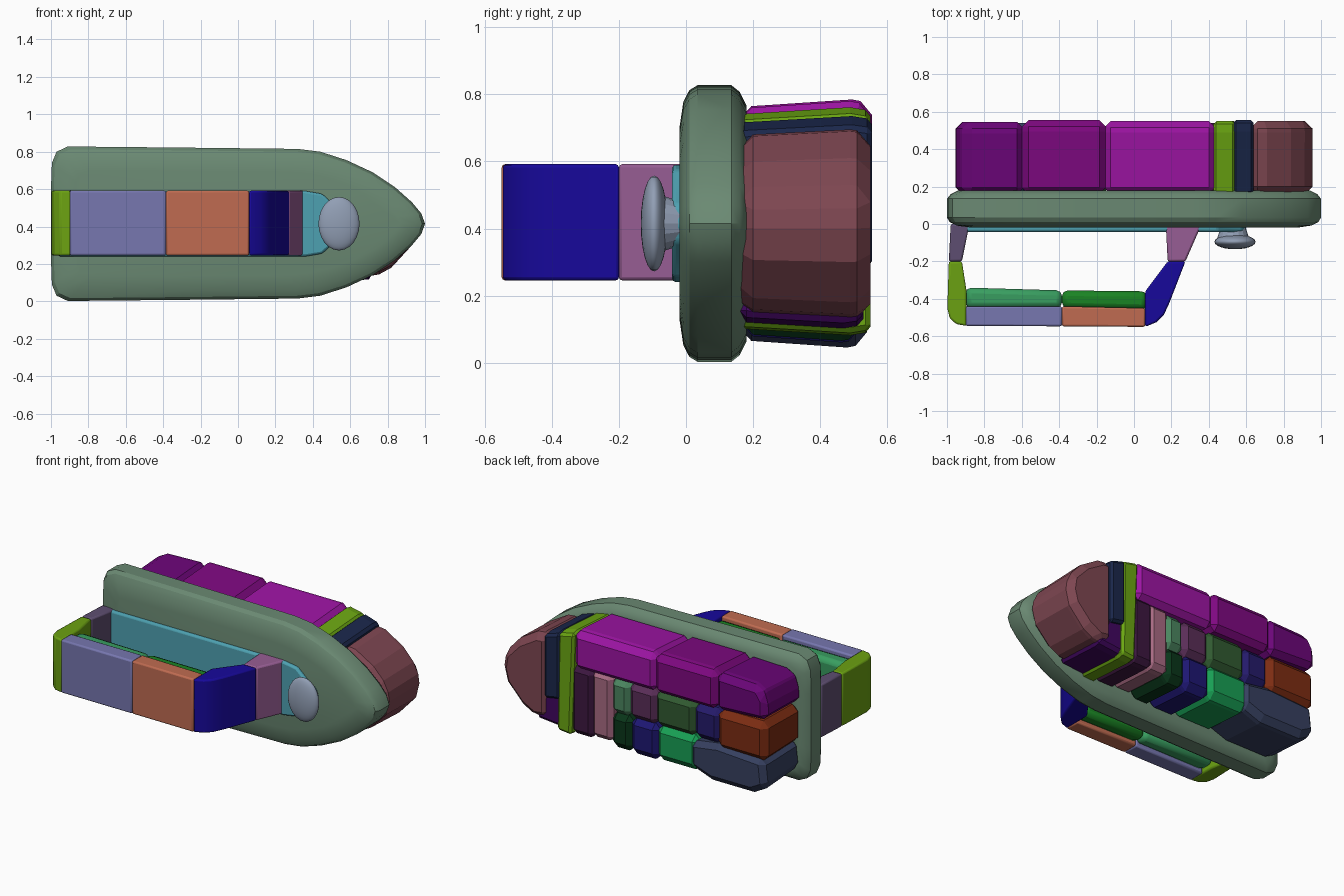
import bpy, bmesh

MID = 0.415  # height of the model's centre line

cube = bpy.data.objects.get("Cube")
if cube:
    bpy.data.objects.remove(cube, do_unlink=True)


def paint(obj, hexcode):
    rgb = [(int(hexcode[i:i + 2], 16) / 255) ** 2.2 for i in (0, 2, 4)]
    mat = bpy.data.materials.new(obj.name + "_colour")
    mat.use_nodes = True
    mat.diffuse_color = (*rgb, 1)
    mat.node_tree.nodes["Principled BSDF"].inputs["Base Color"].default_value = (*rgb, 1)
    obj.data.materials.append(mat)


def loft(name, rings, hexcode, bevel=0.0, segments=2, smooth=30):
    """Skin a stack of equal-length point rings and cap both ends."""
    bm = bmesh.new()
    loops = [[bm.verts.new(p) for p in ring] for ring in rings]
    n = len(loops[0])
    for a, b in zip(loops, loops[1:]):
        for i in range(n):
            j = (i + 1) % n
            bm.faces.new((a[i], a[j], b[j], b[i]))
    bm.faces.new(loops[0])
    bm.faces.new(loops[-1])
    bmesh.ops.recalc_face_normals(bm, faces=bm.faces)
    mesh = bpy.data.meshes.new(name)
    bm.to_mesh(mesh)
    bm.free()
    obj = bpy.data.objects.new(name, mesh)
    bpy.context.collection.objects.link(obj)
    paint(obj, hexcode)
    if bevel:
        mod = obj.modifiers.new("soft_edges", "BEVEL")
        mod.width, mod.segments = bevel, segments
        mod.limit_method = "ANGLE"
    if smooth:
        bpy.ops.object.select_all(action="DESELECT")
        obj.select_set(True)
        bpy.context.view_layer.objects.active = obj
        bpy.ops.object.shade_smooth_by_angle(angle=smooth * 3.1416 / 180)
    return obj


def plate_rings(outline, sections):
    """Rings of an x-z outline, drawn in by an inset at each depth."""
    half = max(z for x, z in outline) - MID
    return [[(x * (1 - inset), y, MID + (z - MID) * (1 - inset / half))
             for x, z in outline] for y, inset in sections]


def mirrored(upper):
    """Close a half outline by reflecting it about the centre line."""
    return upper + [(x, 2 * MID - z) for x, z in reversed(upper) if z != MID]


# Base plate: square tail, rounded nose, crowned front
base = mirrored([(-1, 0.6), (-0.995, 0.74), (-0.97, 0.8), (-0.91, 0.828), (-0.3, 0.822),
                 (0.32, 0.815), (0.44, 0.8), (0.58, 0.755), (0.72, 0.69), (0.84, 0.61),
                 (0.93, 0.53), (0.98, 0.47), (1, MID)])
loft("base_plate", plate_rings(base, [(-0.02, 0.13), (-0.008, 0.05), (0.01, 0.015), (0.035, 0),
                                      (0.135, 0), (0.16, 0.02), (0.18, 0.06)]), "6A8872")

# Shallow panel behind the handle
panel = mirrored([(-0.96, 0.59), (0.36, 0.59), (0.45, 0.575), (0.51, 0.52), (0.58, 0.47), (0.6, MID)])
loft("front_panel", [[(x, y, z) for x, z in panel] for y in (-0.042, 0.02)], "4FA0B0", 0.012)


# Handle: pieces drawn from above and raised to a common height
def handle_part(name, outline, hexcode, low=0.245, high=0.592, bevel=0.01):
    loft(name, [[(x, y, z) for x, y in outline] for z in (low, high)], hexcode, bevel)


handle_part("tail_post", [(-0.98, 0), (-0.88, 0), (-0.92, -0.2), (-0.99, -0.2)], "5E4F70")
handle_part("tail_corner", [(-0.99, -0.2), (-0.92, -0.2), (-0.895, -0.36), (-0.895, -0.545),
                            (-0.95, -0.535), (-0.985, -0.505), (-0.998, -0.45)], "6BA019")
handle_part("grip_tail", [(-0.9, -0.44), (-0.385, -0.44), (-0.385, -0.547), (-0.9, -0.545)], "7676AE")
handle_part("grip_nose", [(-0.385, -0.44), (0.06, -0.45), (0.06, -0.55), (-0.385, -0.547)], "BE6B52")
handle_part("grip_lining_tail", [(-0.9, -0.34), (-0.385, -0.355), (-0.385, -0.45), (-0.9, -0.45)],
            "3B9C60", 0.265, 0.572, 0.03)
handle_part("grip_lining_nose", [(-0.385, -0.355), (0.07, -0.36), (0.07, -0.46), (-0.385, -0.45)],
            "208228", 0.265, 0.572, 0.03)
handle_part("nose_corner", [(0.06, -0.36), (0.18, -0.2), (0.275, -0.2), (0.19, -0.42),
                            (0.16, -0.485), (0.12, -0.525), (0.06, -0.55)], "1D119A")
handle_part("nose_post", [(0.18, -0.2), (0.17, 0), (0.36, 0), (0.345, -0.04), (0.275, -0.2)], "965E93")

# Oval button and its stem
bpy.ops.mesh.primitive_uv_sphere_add(segments=24, ring_count=12, location=(0.54, -0.095, MID))
button = bpy.context.object
button.name = "button"
button.scale = (0.11, 0.04, 0.143)
bpy.ops.object.shade_smooth()
paint(button, "909DB3")
bpy.ops.mesh.primitive_cone_add(vertices=16, radius1=0.09, radius2=0.06, depth=0.09,
                                location=(0.53, -0.045, MID), rotation=(-1.5708, 0, 0))
stem = bpy.context.object
stem.name = "button_stem"
paint(stem, "909DB3")


# Rear blocks: x-z outlines that swell a little towards the back
def rear_part(name, outline, hexcode, back=0.545, bevel=0.03, swell=0.06):
    rings = []
    for y, grow in ((0.16, 1 - swell), (back - 0.06, 1), (back, 1 - swell * 0.5)):
        rings.append([(x, y, MID + (z - MID) * grow) for x, z in outline])
    loft(name, rings, hexcode, bevel, 1, 0)


def rear_box(name, x0, x1, z0, z1, hexcode, back=0.545, bevel=0.03):
    rear_part(name, [(x0, z0), (x1, z0), (x1, z1), (x0, z1)], hexcode, back, bevel)


# Nose block and the two bands wrapped around the body behind it
rear_part("nose_block", [(0.62, 0.14), (0.62, 0.7), (0.71, 0.69), (0.84, 0.61), (0.94, 0.5),
                         (0.955, 0.4), (0.93, 0.3), (0.82, 0.18), (0.72, 0.125)], "7D4852", 0.55, 0.04)
rear_part("dark_band", [(0.53, 0.3), (0.64, 0.28), (0.64, 0.705), (0.53, 0.74)], "202B4C", 0.555, 0.015)
rear_part("dark_band_foot", [(0.52, 0.1), (0.72, 0.12), (0.64, 0.32), (0.53, 0.34)], "430F60", 0.53, 0.02)
rear_part("bright_band", [(0.45, 0.08), (0.55, 0.09), (0.54, 0.74), (0.425, 0.765)], "6BA519", 0.55, 0.015)

# Top row, tail to nose
rear_part("top_block_tail", [(-0.955, 0.55), (-0.59, 0.53), (-0.59, 0.775), (-0.9, 0.765), (-0.95, 0.69)],
          "6B0E78", 0.545, 0.035)
rear_box("top_block_middle", -0.6, -0.15, 0.53, 0.785, "7E1180", 0.555, 0.035)
rear_box("top_block_nose", -0.16, 0.435, 0.53, 0.78, "9C1BA2", 0.55, 0.035)

# Middle row, tail to nose
middle = [("tail", -0.95, -0.59, 0.27, 0.53, "7C3019"), ("second", -0.61, -0.41, 0.29, 0.52, "29206A"),
          ("third", -0.43, -0.13, 0.29, 0.53, "345A34"), ("fourth", -0.15, 0.06, 0.29, 0.53, "5A3158"),
          ("fifth", 0.04, 0.19, 0.29, 0.53, "4C8560")]
for label, x0, x1, z0, z1, tint in middle:
    rear_box("middle_block_" + label, x0, x1, z0, z1, tint, 0.54 if label == "tail" else 0.525, 0.04)
rear_box("middle_upright_pink", 0.17, 0.32, 0.1, 0.54, "A76A82", 0.53)
rear_box("middle_upright_plum", 0.3, 0.46, 0.09, 0.54, "3F1D42", 0.54)

# Bottom row, tail to nose
rear_part("bottom_block_tail", [(-0.95, 0.1), (-0.85, 0.045), (-0.55, 0.045), (-0.4, 0.1),
                                (-0.4, 0.27), (-0.6, 0.3), (-0.93, 0.28)], "394260", 0.54, 0.035)
bottom = [("second", -0.45, -0.14, 0.07, "1E9E55"), ("third", -0.16, 0.05, 0.06, "231D72"),
          ("fourth", 0.03, 0.19, 0.065, "11381F")]
for label, x0, x1, z0, tint in bottom:
    rear_box("bottom_block_" + label, x0, x1, z0, 0.3, tint, 0.525, 0.04)
